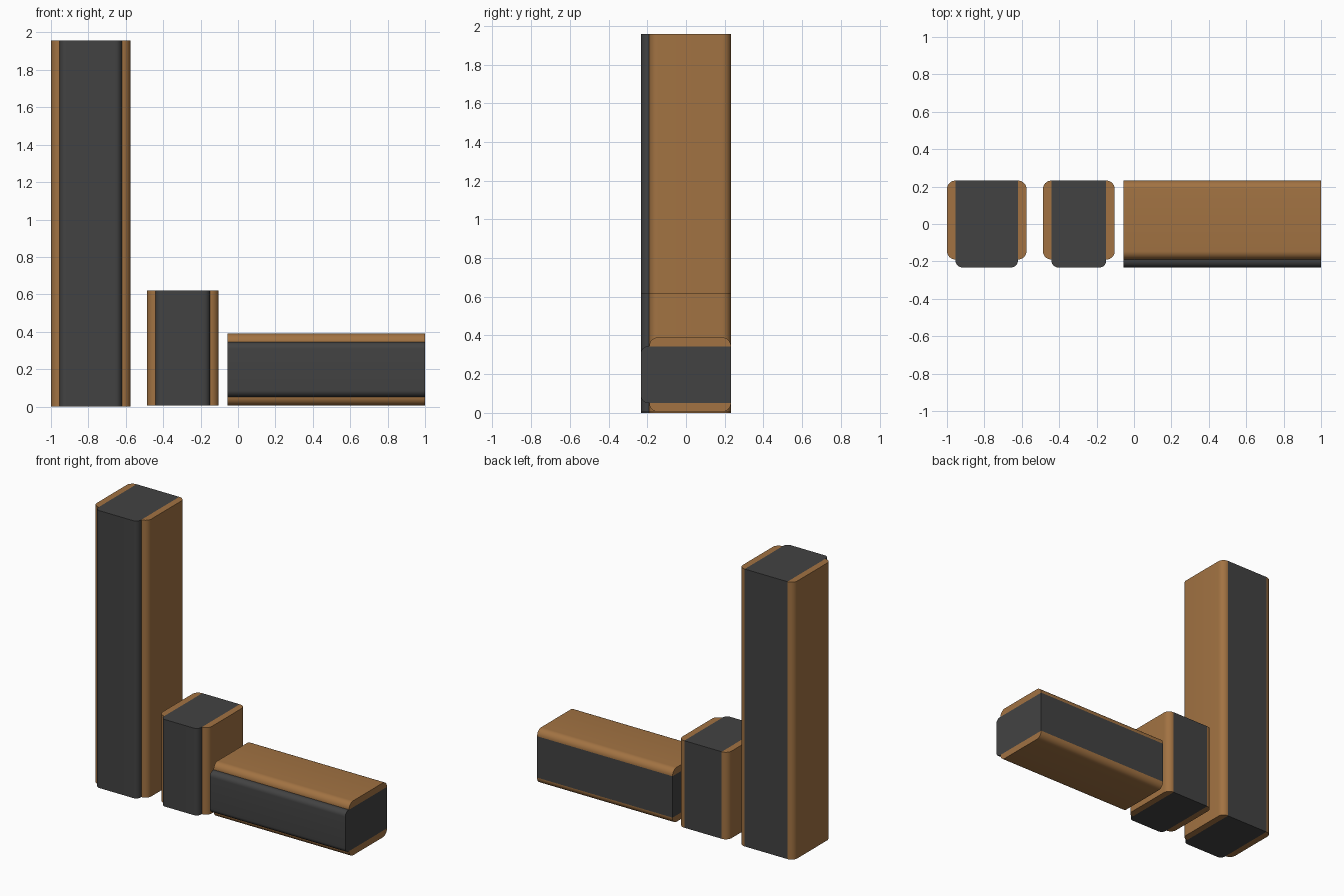
import bpy, bmesh, math

if "Cube" in bpy.data.objects:
    bpy.data.objects.remove(bpy.data.objects["Cube"])

FRONT, SEAM, BACK = -0.232, -0.19, 0.232   # grille face, cabinet front, cabinet back


def material(name, color):
    m = bpy.data.materials.new(name)
    m.diffuse_color = color
    m.use_nodes = True
    m.node_tree.nodes["Principled BSDF"].inputs["Base Color"].default_value = m.diffuse_color
    return m


WOOD = material("wood", (0.36, 0.17, 0.055, 1))
DARK = material("charcoal", (0.055, 0.055, 0.055, 1))


def arc(cx, cy, r, a0, a1, n=8):
    """Points of a rounded corner."""
    return [(cx + r * math.cos(math.radians(a0 + (a1 - a0) * i / n)),
             cy + r * math.sin(math.radians(a0 + (a1 - a0) * i / n))) for i in range(n + 1)]


def extrude(name, profile, start, end, axis, mat):
    """Extrude an (across, depth) profile along z or x."""
    def place(u, v, t):
        return (u, v, t) if axis == 'Z' else (t, v, u)
    bm = bmesh.new()
    a = [bm.verts.new(place(u, v, start)) for u, v in profile]
    b = [bm.verts.new(place(u, v, end)) for u, v in profile]
    bm.faces.new(a)
    bm.faces.new(b)
    n = len(a)
    for i in range(n):
        bm.faces.new((a[i], a[(i + 1) % n], b[(i + 1) % n], b[i]))
    bmesh.ops.recalc_face_normals(bm, faces=bm.faces)
    me = bpy.data.meshes.new(name)
    bm.to_mesh(me)
    bm.free()
    me.materials.append(mat)
    ob = bpy.data.objects.new(name, me)
    bpy.context.collection.objects.link(ob)
    bpy.ops.object.select_all(action='DESELECT')
    ob.select_set(True)
    bpy.context.view_layer.objects.active = ob
    bpy.ops.object.shade_smooth_by_angle(angle=math.radians(30))


def speaker(name, lo, hi, start, end, axis):
    """Dark cabinet between two rounded wood cheeks, with a raised front grille."""
    c, half, t = (lo + hi) / 2, (hi - lo) / 2, 0.046
    inner = half - t
    # wood side cheeks with rounded outer edges
    cheek = ([(inner, SEAM)] + arc(half - 0.045, SEAM + 0.045, 0.045, -90, 0)
             + arc(half - 0.045, BACK - 0.045, 0.045, 0, 90) + [(inner, BACK)])
    for side, s in (("first", -1), ("second", 1)):
        extrude(f"{name}_{side}_cheek", [(c + s * u, v) for u, v in cheek], start, end, axis, WOOD)
    # cabinet core
    core = [(c - inner, SEAM), (c + inner, SEAM), (c + inner, BACK), (c - inner, BACK)]
    extrude(f"{name}_cabinet", core, start, end, axis, DARK)
    # front grille with rounded edges
    r = 0.035
    grille = ([(c - inner, SEAM)] + arc(c - inner + r, FRONT + r, r, 180, 270)
              + arc(c + inner - r, FRONT + r, r, 270, 360) + [(c + inner, SEAM)])
    extrude(f"{name}_grille", grille, start, end, axis, DARK)


speaker("tower_speaker", -1.0, -0.575, 0.0, 1.957, 'Z')
speaker("bookshelf_speaker", -0.487, -0.103, 0.006, 0.62, 'Z')
speaker("center_speaker", 0.006, 0.39, -0.057, 1.0, 'X')
